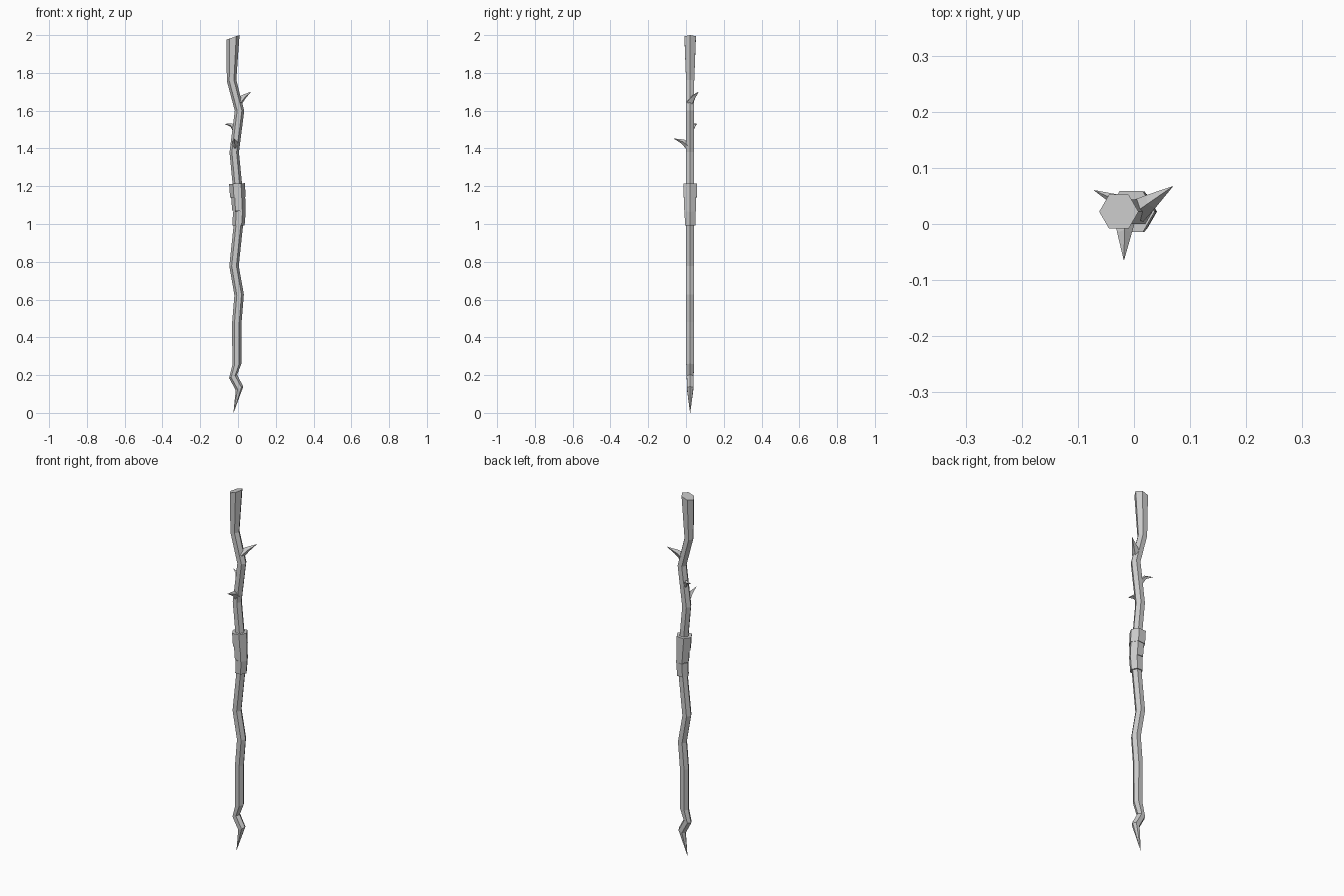
import bpy, bmesh, math
from mathutils import Vector

if "Cube" in bpy.data.objects:
    bpy.data.objects.remove(bpy.data.objects["Cube"])

CY = 0.022  # depth of the staff's centre line


def loft(name, rings):
    """Skin closed rings of points, capping both ends."""
    bm = bmesh.new()
    loops = [[bm.verts.new(p) for p in ring] for ring in rings]
    n = len(loops[0])
    for a, b in zip(loops, loops[1:]):
        for i in range(n):
            j = (i + 1) % n
            bm.faces.new((a[i], a[j], b[j], b[i]))
    bm.faces.new(loops[0][::-1])
    bm.faces.new(loops[-1])
    bmesh.ops.remove_doubles(bm, verts=bm.verts, dist=0.0002)
    bmesh.ops.recalc_face_normals(bm, faces=bm.faces)
    me = bpy.data.meshes.new(name)
    bm.to_mesh(me)
    bm.free()
    ob = bpy.data.objects.new(name, me)
    bpy.context.collection.objects.link(ob)
    return ob


def hex_ring(x, z, r, tilt, y=CY):
    """Six-sided section with corners at +-x, sloped along x."""
    return [(x + r * math.cos(k * math.pi / 3), y + r * math.sin(k * math.pi / 3),
             z + tilt * r * math.cos(k * math.pi / 3)) for k in range(6)]


def twig(name, path, radii, sides=4):
    """Tapered thorn along a bent path."""
    pts = [Vector(p) for p in path]
    rings = []
    for i, (p, r) in enumerate(zip(pts, radii)):
        d = (pts[min(i + 1, len(pts) - 1)] - pts[max(i - 1, 0)]).normalized()
        u = d.cross(Vector((0, 0, 1))).normalized()
        v = u.cross(d)
        rings.append([p + r * (math.cos(a) * u + math.sin(a) * v)
                      for a in (2 * math.pi * k / sides for k in range(sides))])
    return loft(name, rings)


# Crooked shaft, from pointed foot to slanted top: x, z, radius, slope
shaft = [
    (-0.024, 0.000, 0.0005, 0.0), (0.008, 0.130, 0.020, 0.5),
    (-0.026, 0.193, 0.021, 0.4), (-0.006, 0.257, 0.024, 0.15),
    (-0.006, 0.480, 0.025, 0.0), (0.006, 0.625, 0.025, 0.1),
    (-0.021, 0.778, 0.025, 0.0), (0.010, 1.070, 0.025, 0.0),
    (-0.020, 1.380, 0.025, 0.0), (0.008, 1.600, 0.025, 0.0),
    (-0.034, 1.760, 0.025, 0.1), (-0.027, 1.988, 0.035, 0.34),
]
loft("staff_shaft", [hex_ring(*s) for s in shaft])

# Grip wrapping: three overlapping bands, (x, z, radius, slope) low and high
bands = [
    ((0.003, 0.993, 0.032, 0.0), (0.007, 1.066, 0.034, 0.0)),
    ((0.005, 1.068, 0.036, -0.1), (0.001, 1.143, 0.037, 0.1)),
    ((-0.001, 1.142, 0.041, 0.05), (-0.005, 1.214, 0.042, 0.05)),
]
for i, (low, high) in enumerate(bands):
    loft(f"grip_band_{i + 1}", [hex_ring(*low), hex_ring(*high)])

# Broken twigs
twig("twig_right", [(0.004, CY, 1.645), (0.030, 0.040, 1.672), (0.069, 0.067, 1.700)],
     (0.022, 0.014, 0.0005))
twig("twig_left", [(-0.008, CY, 1.485), (-0.034, 0.044, 1.523), (-0.071, 0.060, 1.530)],
     (0.017, 0.010, 0.0005))
twig("twig_front", [(-0.015, CY, 1.405), (-0.017, -0.016, 1.436), (-0.018, -0.064, 1.452)],
     (0.022, 0.013, 0.0005))
